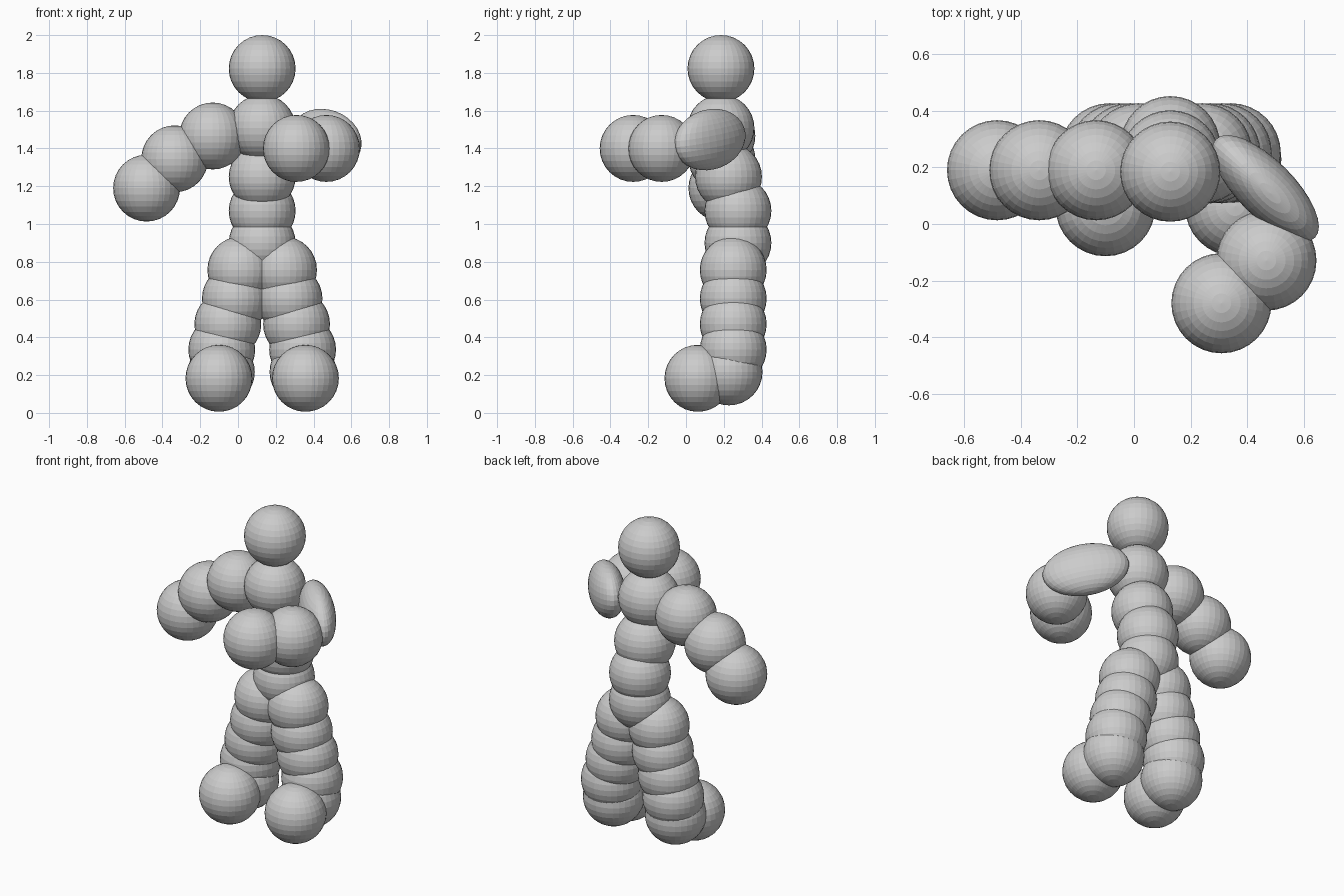
import bpy
from mathutils import Vector

cube = bpy.data.objects.get("Cube")
if cube:
    bpy.data.objects.remove(cube)

R = 0.177       # radius of every ball
MID = 0.128     # symmetry plane of the figure

grey = bpy.data.materials.new("plain_grey")
grey.use_nodes = True
colour = (0.6, 0.6, 0.6, 1)
grey.diffuse_color = colour
grey.node_tree.nodes["Principled BSDF"].inputs["Base Color"].default_value = colour


def ball(name, x, y, z):
    bpy.ops.mesh.primitive_uv_sphere_add(segments=32, ring_count=16, radius=R, location=(x, y, z))
    ob = bpy.context.object
    ob.name = name
    ob.data.materials.append(grey)
    return ob


# Head and spine
ball("head", MID, 0.185, 1.823)
ball("chest", MID, 0.185, 1.508)
ball("upper_belly", MID, 0.225, 1.25)
ball("lower_belly", MID, 0.275, 1.07)
ball("pelvis", MID, 0.275, 0.9)

# Legs, mirrored about the middle plane
leg = [("hip", 0.113, 0.25, 0.757), ("thigh", 0.142, 0.25, 0.605),
       ("knee", 0.182, 0.25, 0.47), ("shin", 0.214, 0.25, 0.335),
       ("ankle", 0.216, 0.228, 0.217), ("foot", 0.229, 0.063, 0.183)]
for side, s in (("left", 1), ("right", -1)):
    for part, dx, y, z in leg:
        ball(f"{side}_{part}", MID + s * dx, y, z)

# Right arm hangs out to the side
ball("right_shoulder", -0.134, 0.19, 1.466)
ball("right_elbow", -0.335, 0.19, 1.345)
ball("right_hand", -0.484, 0.19, 1.19)

# Left arm bends forward, with a long flattened upper arm
upper = ball("left_upper_arm", 0.465, 0.126, 1.447)
upper.scale = (0.25 / R, 0.1 / R, 0.16 / R)
upper.rotation_euler = Vector((0.18, -0.18, -0.04)).to_track_quat("X", "Z").to_euler()
ball("left_forearm", 0.468, -0.129, 1.4)
ball("left_hand", 0.309, -0.28, 1.4)
